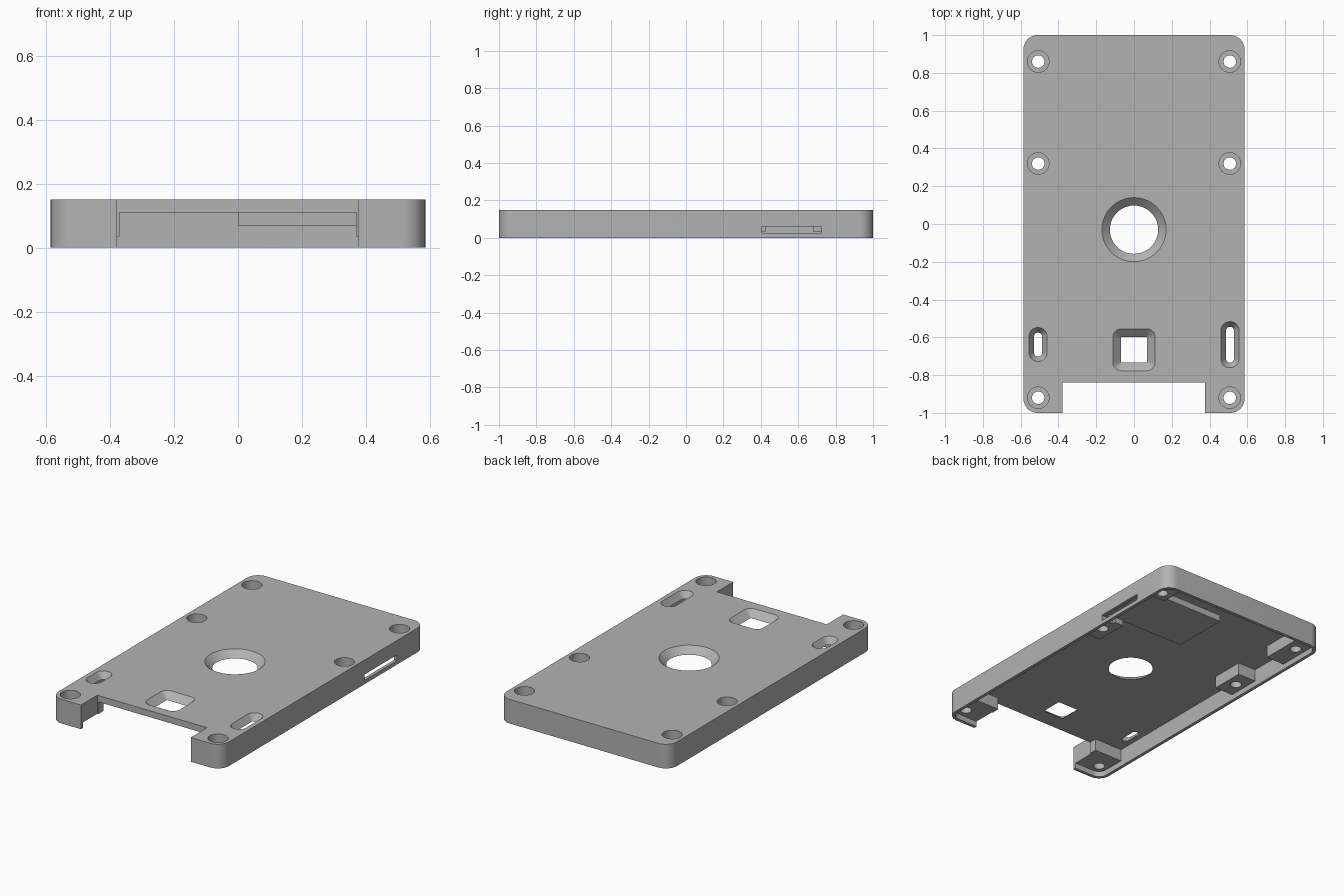
import bpy, bmesh
from math import cos, sin, pi, radians

cube = bpy.data.objects.get("Cube")
if cube:
    bpy.data.objects.remove(cube, do_unlink=True)

grey = bpy.data.materials.new("plain grey")
grey.use_nodes = True
colour = (0.45, 0.45, 0.45, 1)
grey.diffuse_color = colour
grey.node_tree.nodes["Principled BSDF"].inputs["Base Color"].default_value = colour

TOP, PLATE, POST = 0.15, 0.11, 0.035   # lid top, plate underside, post underside
HX, WALL = 0.585, 0.02


def outline(hx, hy, r, steps=10):
    """Rounded rectangle, always with the same number of points."""
    pts = []
    for k, (sx, sy) in enumerate([(1, 1), (-1, 1), (-1, -1), (1, -1)]):
        for i in range(steps + 1):
            a = (k + i / steps) * pi / 2
            pts.append((sx * (hx - r) + r * cos(a), sy * (hy - r) + r * sin(a)))
    return pts


def loft(name, cx, cy, sections):
    """Solid through rounded sections given as (z, half x, half y, radius)."""
    bm = bmesh.new()
    loops = []
    for z, hx, hy, r in sections:
        loops.append([bm.verts.new((cx + x, cy + y, z)) for x, y in outline(hx, hy, r)])
    n = len(loops[0])
    for lo, hi in zip(loops, loops[1:]):
        for i in range(n):
            j = (i + 1) % n
            bm.faces.new((lo[i], lo[j], hi[j], hi[i]))
    bm.faces.new(loops[0][::-1])
    bm.faces.new(loops[-1])
    bmesh.ops.remove_doubles(bm, verts=bm.verts, dist=1e-5)
    return finish(name, bm)


def box(name, x0, x1, y0, y1, z0, z1):
    bm = bmesh.new()
    bmesh.ops.create_cube(bm, size=1)
    for v in bm.verts:
        v.co = ((x0 + x1) / 2 + v.co.x * (x1 - x0),
                (y0 + y1) / 2 + v.co.y * (y1 - y0),
                (z0 + z1) / 2 + v.co.z * (z1 - z0))
    return finish(name, bm)


def finish(name, bm):
    bmesh.ops.recalc_face_normals(bm, faces=bm.faces)
    mesh = bpy.data.meshes.new(name)
    bm.to_mesh(mesh)
    bm.free()
    mesh.materials.append(grey)
    ob = bpy.data.objects.new(name, mesh)
    bpy.context.collection.objects.link(ob)
    return ob


def combine(target, tool, operation):
    """Apply a boolean and discard the tool."""
    mod = target.modifiers.new(operation.title(), "BOOLEAN")
    mod.operation, mod.solver, mod.object = operation, "EXACT", tool
    bpy.context.view_layer.objects.active = target
    bpy.ops.object.modifier_apply(modifier=mod.name)
    bpy.data.objects.remove(tool, do_unlink=True)


def flared_hole(cx, cy, inner, outer):
    """Opening that widens from the plate underside to the lid top."""
    return loft("flared_cutter", cx, cy,
                [(PLATE - 0.02, *inner), (PLATE, *inner), (TOP, *outer), (TOP + 0.05, *outer)])


# Hollow lid, open underneath
lid = loft("case_lid", 0, 0, [(0, HX, 1, 0.075), (TOP, HX, 1, 0.075)])
inside = (HX - WALL, 1 - WALL, 0.055)
combine(lid, loft("cavity", 0, 0, [(-0.1, *inside), (PLATE, *inside)]), "DIFFERENCE")

# Screw posts, trimmed to the rounded outline
posts = [(s, x, y0, y1) for s in (1, -1)
         for x, y0, y1 in ((0.37, -1.1, -0.79), (0.44, 0.215, 0.425),
                           (0.44, 0.80 if s > 0 else 0.68, 1.1))]
for s, x, y0, y1 in posts:
    post = box("screw_post", min(s * x, s), max(s * x, s), y0, y1, POST, 0.13)
    grip = (HX - 0.01, 0.99, 0.065)
    combine(post, loft("trim", 0, 0, [(-0.1, *grip), (0.3, *grip)]), "INTERSECT")
    combine(lid, post, "UNION")

# Thick pad under the plate beside the side slot
combine(lid, box("pad", 0, HX - 0.012, 0.42, 0.78, 0.07, 0.125), "UNION")

# Front notch and side slot
combine(lid, box("notch", -0.378, 0.376, -1.2, -0.84, -0.1, 0.3), "DIFFERENCE")
combine(lid, box("side_slot", 0.5, 0.7, 0.405, 0.725, 0.024, 0.06), "DIFFERENCE")

# Counterbored screw holes
for x in (-0.507, 0.507):
    for y in (-0.92, 0.32, 0.86):
        small, wide = (0.033,) * 3, (0.057,) * 3
        hole = loft("screw_cutter", x, y,
                    [(-0.1, *small), (0.075, *small), (0.075, *wide), (0.25, *wide)])
        combine(lid, hole, "DIFFERENCE")

# Flared openings: round lens hole, square window, two long slots
for args in ((0, -0.03, (0.128,) * 3, (0.17,) * 3),
             (0, -0.666, (0.07, 0.068, 0.005), (0.112, 0.111, 0.045)),
             (-0.508, -0.638, (0.021, 0.063, 0.02), (0.048, 0.09, 0.047)),
             (0.508, -0.639, (0.021, 0.095, 0.02), (0.048, 0.122, 0.047))):
    combine(lid, flared_hole(*args), "DIFFERENCE")

# Smooth the round walls, keep the edges crisp
bpy.ops.object.select_all(action="DESELECT")
lid.select_set(True)
bpy.context.view_layer.objects.active = lid
bpy.ops.object.shade_smooth_by_angle(angle=radians(30))
